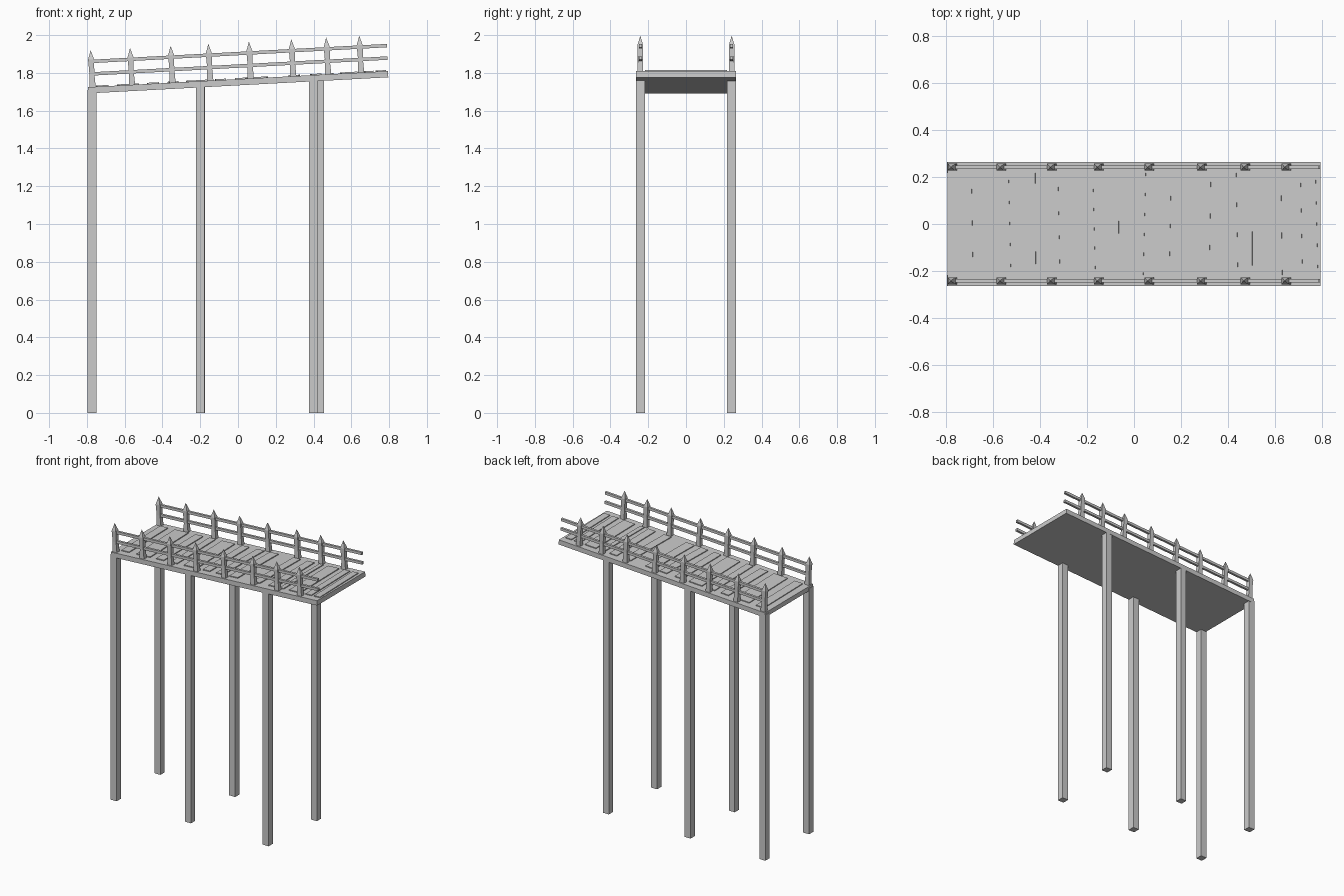
import bpy, bmesh, math, random
from mathutils import Matrix, Vector

random.seed(4)
cube = bpy.data.objects.get("Cube")
if cube:
    bpy.data.objects.remove(cube, do_unlink=True)

wood = bpy.data.materials.new("grey_wood")
wood.use_nodes = True
grey = (0.6, 0.6, 0.6, 1)
wood.diffuse_color = grey
wood.node_tree.nodes["Principled BSDF"].inputs["Base Color"].default_value = grey

# The deck rises gently towards +x; the deck parts are made in its tilted frame
RISE = 0.0536
MID_TOP = 1.767
TILT = Matrix.Translation((0, 0, MID_TOP)) @ Matrix.Rotation(-math.atan(RISE), 4, "Y")


def make_object(name, bm, matrix=Matrix()):
    bmesh.ops.recalc_face_normals(bm, faces=bm.faces[:])
    mesh = bpy.data.meshes.new(name)
    bm.to_mesh(mesh)
    bm.free()
    mesh.materials.append(wood)
    obj = bpy.data.objects.new(name, mesh)
    obj.matrix_world = matrix
    bpy.context.collection.objects.link(obj)
    return obj


def box(name, low, high, matrix=Matrix(), skew=0):
    """Box between two corners; skew shifts x along y."""
    bm = bmesh.new()
    bmesh.ops.create_cube(bm, size=1)
    low, high = Vector(low), Vector(high)
    for v in bm.verts:
        v.co = Vector(a + (b - a) * (c + 0.5) for a, b, c in zip(low, high, v.co))
        v.co.x += skew * v.co.y
    return make_object(name, bm, matrix)


def picket(name, x, y):
    """Square post, slightly waisted, with a pointed head."""
    bm = bmesh.new()
    rings = []
    for z, wide, deep in ((-0.01, 0.034, 0.030), (0.07, 0.026, 0.026), (0.145, 0.032, 0.030)):
        rings.append([bm.verts.new((x + sx * wide / 2, y + sy * deep / 2, z))
                      for sx, sy in ((-1, -1), (1, -1), (1, 1), (-1, 1))])
    tip = bm.verts.new((x, y, 0.195))
    bm.faces.new(rings[0])
    for i in range(4):
        j = (i + 1) % 4
        for a, b in zip(rings, rings[1:]):
            bm.faces.new((a[i], a[j], b[j], b[i]))
        bm.faces.new((rings[-1][i], rings[-1][j], tip))
    return make_object(name, bm, TILT)


# Deck slab
box("deck", (-0.795, -0.265, -0.033), (0.795, 0.265, 0), TILT)

# Raised boards of uneven width, laid slightly askew
boards = ((-0.75, -0.69), (-0.635, -0.53), (-0.48, -0.42), (-0.37, -0.32),
          (-0.27, -0.17), (-0.12, -0.065), (-0.01, 0.045), (0.09, 0.155),
          (0.27, 0.325), (0.385, 0.44), (0.475, 0.505), (0.545, 0.63),
          (0.67, 0.715), (0.735, 0.78))
for i, (x1, x2) in enumerate(boards):
    box(f"board_{i + 1}", (x1, -0.218, -0.004), (x2, 0.218, 0.006), TILT,
        random.uniform(-0.03, 0.03))

# Railings on both sides
picket_x = (-0.771, -0.562, -0.347, -0.147, 0.068, 0.293, 0.478, 0.653)
for side, y in (("right", -0.242), ("left", 0.242)):
    for i, x in enumerate(picket_x):
        picket(f"{side}_picket_{i + 1}", x, y)
    for level, z in (("lower", 0.069), ("upper", 0.135)):
        box(f"{side}_{level}_rail", (-0.775, y - 0.008, z - 0.009),
            (0.797, y + 0.008, z + 0.009), TILT)

# Tall legs, reaching up into the slab
for row, y, centres in (("front", -0.241, (-0.773, -0.2, 0.398)),
                        ("back", 0.241, (-0.773, -0.197, 0.432))):
    for i, x in enumerate(centres):
        top = MID_TOP + RISE * x - 0.015
        box(f"{row}_leg_{i + 1}", (x - 0.023, y - 0.0235, 0), (x + 0.023, y + 0.0235, top))
